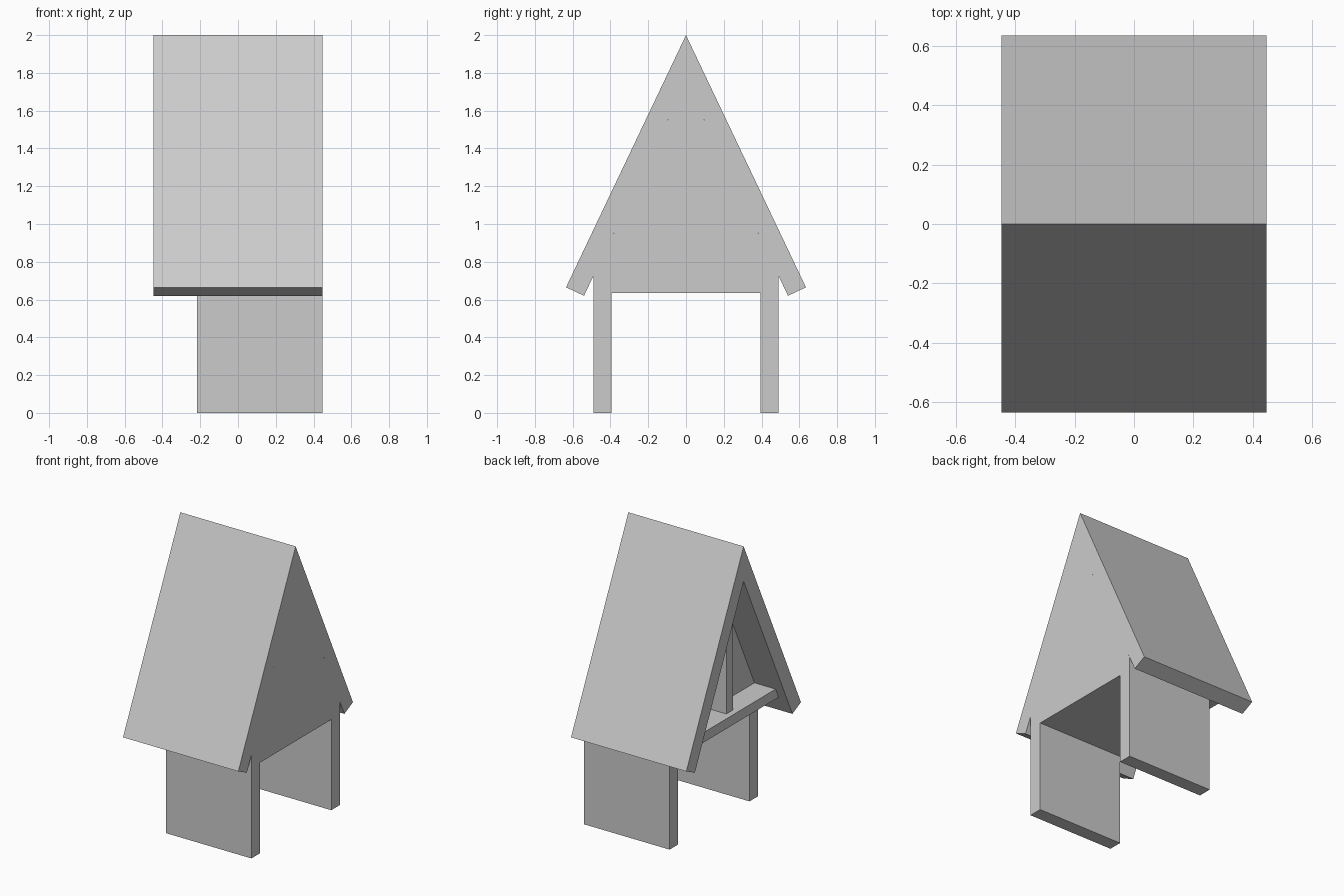
import bpy, bmesh

if "Cube" in bpy.data.objects:
    bpy.data.objects.remove(bpy.data.objects["Cube"])

ROOF_FRONT, WALL_FRONT, BACK = -0.447, -0.216, 0.447
APEX, INNER_APEX, SLOPE = 2.0, 1.755, 2.102


def under_roof(z):
    """Half width of the space below the roof at height z."""
    return (INNER_APEX - z) / SLOPE


def prism(name, half, x0, x1):
    """Extrude along x a y-z profile given as its +y half, mirrored to -y."""
    profile = half + [(-y, z) for y, z in reversed(half) if y > 0]
    bm = bmesh.new()
    face = bm.faces.new([bm.verts.new((x0, y, z)) for y, z in profile])
    ext = bmesh.ops.extrude_face_region(bm, geom=[face])["geom"]
    verts = [g for g in ext if isinstance(g, bmesh.types.BMVert)]
    bmesh.ops.translate(bm, verts=verts, vec=(x1 - x0, 0, 0))
    bmesh.ops.recalc_face_normals(bm, faces=bm.faces)
    mesh = bpy.data.meshes.new(name)
    bm.to_mesh(mesh)
    bm.free()
    obj = bpy.data.objects.new(name, mesh)
    bpy.context.collection.objects.link(obj)
    return obj


# Steep gable roof with square-cut eaves
prism("roof", [(0, APEX), (0.635, 0.665), (0.54, 0.62), (0, INNER_APEX)],
      ROOF_FRONT, BACK)

# Solid gable block with the two side walls below it
prism("gable_and_walls",
      [(0, INNER_APEX), (0.49, INNER_APEX - 0.49 * SLOPE), (0.49, 0),
       (0.395, 0), (0.395, 0.635)],
      WALL_FRONT, BACK)

# Cross beam fitted between the roof slopes
prism("cross_beam",
      [(under_roof(0.81), 0.81), (under_roof(0.74), 0.74)],
      -0.38, WALL_FRONT)

# King post from the beam up to the ridge
prism("king_post",
      [(0, INNER_APEX), (0.036, INNER_APEX - 0.036 * SLOPE), (0.036, 0.81)],
      -0.338, WALL_FRONT)
